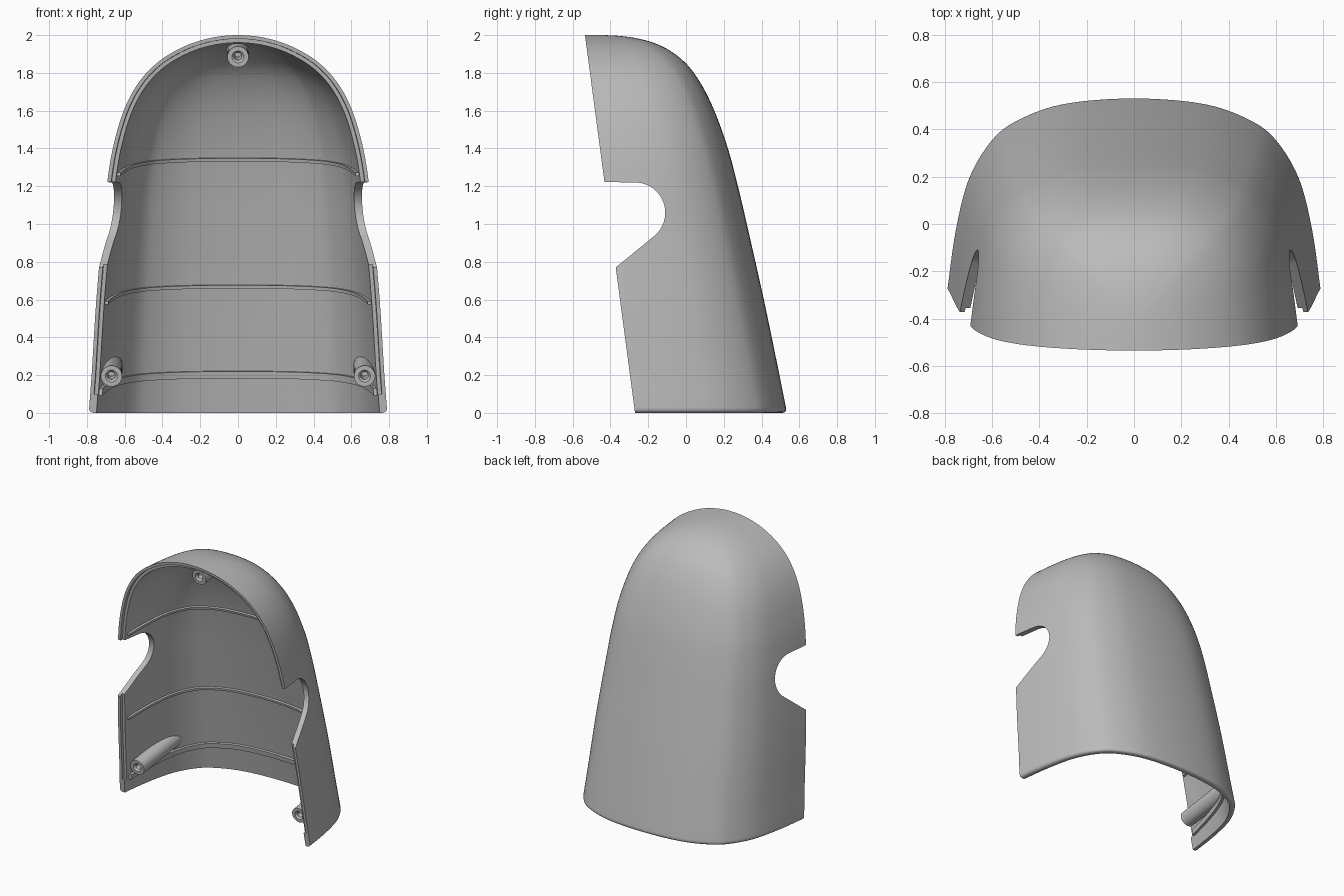
import bpy, bmesh, math
from mathutils import Vector

if "Cube" in bpy.data.objects:
    bpy.data.objects.remove(bpy.data.objects["Cube"])

SLOPE = 0.1325          # lean of the open front
WALL = 0.04             # wall thickness
ROUND = 0.025           # rounding of the bottom edge

grey = bpy.data.materials.new("plain grey")
grey.use_nodes = True
grey.diffuse_color = (0.5, 0.5, 0.5, 1)
grey.node_tree.nodes["Principled BSDF"].inputs["Base Color"].default_value = grey.diffuse_color


def front(z):
    return -0.27 - SLOPE * z


def spline(points, steps):
    """Smooth curve through the points; the first and last only steer it."""
    p = [Vector(q) for q in points]
    out = []
    for a, b, c, d in zip(p, p[1:], p[2:], p[3:]):
        for k in range(steps):
            t = k / steps
            out.append(b + (c - a) * t / 2 + (2 * a - 5 * b + 4 * c - d) * t * t / 2
                       + (3 * b - a - 3 * c + d) * t ** 3 / 2)
    return out + [p[-2]]


# Horizontal section, from the back centre to the front edge (shares of width and depth)
SECTION = spline([(-.38, .97), (0, 1), (.38, .97), (.633, .88), (.77, .77),
                  (.886, .575), (.955, .31), (1, 0), (1.04, -.31)], 5)
# Height, half width and back position going up
UPPER = spline([(0, .79, .535), (.2, .775, .495), (.6, .75, .412), (1, .715, .322),
                (1.2, .695, .275), (1.4, .663, .222), (1.6, .605, .15), (1.75, .525, .075),
                (1.86, .42, -.01), (1.94, .285, -.125), (1.985, .145, -.27),
                (2, 0, -.45), (1.985, -.145, -.63)], 6)


def make(name, bm):
    bmesh.ops.recalc_face_normals(bm, faces=bm.faces)
    mesh = bpy.data.meshes.new(name)
    bm.to_mesh(mesh)
    bm.free()
    mesh.materials.append(grey)
    obj = bpy.data.objects.new(name, mesh)
    bpy.context.collection.objects.link(obj)
    return obj


def core(name, inset, extend, rounded=False):
    """Closed body of the hood, shrunk by inset, reaching past the front and base."""
    low = [Vector((z, .79 - .075 * z, .535 - .2 * z))
           for z in (-extend, 0, .002, .006, .012, .02, .03, .11)]
    rows = low + UPPER
    bm = bmesh.new()
    grid = []
    half = len(SECTION)
    for z, w, b in rows:
        f = front(z)
        side = [(w * s.x, f + (b - f) * s.y) for s in SECTION]
        side.append((w * (1 + .12 * extend), f - extend))
        loop = [(-x, y) for x, y in reversed(side[1:])] + side
        if z > 1.9999:       # the crest is a single line
            line = [bm.verts.new((0, y, z)) for x, y in loop[:half + 1]]
            grid.append(line + line[-2::-1])
        else:
            grid.append([bm.verts.new((x, y, z)) for x, y in loop])
    for r, q in zip(grid, grid[1:]):
        for j in range(2 * half):
            bm.faces.new(dict.fromkeys((r[j], r[j + 1], q[j + 1], q[j])))
    bm.normal_update()
    sign = 1 if grid[10][half].normal.y > 0 else -1
    moves = []
    for v in bm.verts:
        d = inset
        if rounded and v.co.z < ROUND:
            up = ROUND - max(v.co.z, 0)
            d += ROUND - math.sqrt(ROUND ** 2 - up ** 2)
        moves.append((v, v.normal * sign * d))
    for v, m in moves:
        if rounded:
            m.z = 0
        v.co -= m
    for r, q in zip(grid, grid[1:]):      # close the front and base
        bm.faces.new(dict.fromkeys((r[0], r[-1], q[-1], q[0])))
    bm.faces.new(grid[0])
    return make(name, bm)


def prisms(name, outlines):
    """Side outlines (y, z) pulled straight through the whole width."""
    bm = bmesh.new()
    for outline in outlines:
        ends = [[bm.verts.new((x, y, z)) for y, z in outline] for x in (-1.2, 1.2)]
        n = len(outline)
        for e in ends:
            bm.faces.new(e)
        for i in range(n):
            k = (i + 1) % n
            bm.faces.new((ends[0][i], ends[0][k], ends[1][k], ends[1][i]))
    return make(name, bm)


def boolean(obj, cutter, operation):
    mod = obj.modifiers.new("cut", 'BOOLEAN')
    mod.object, mod.operation, mod.solver = cutter, operation, 'EXACT'
    graph = bpy.context.evaluated_depsgraph_get()
    graph.update()
    mesh = bpy.data.meshes.new_from_object(obj.evaluated_get(graph))
    obj.modifiers.clear()
    obj.data = mesh
    bpy.data.objects.remove(cutter)


def finish(obj):
    obj.data.shade_smooth()
    obj.data.set_sharp_from_angle(angle=math.radians(30))


# Hood shell: hollow, open at the front, with a hand notch in each side
shell = core("hood_shell", 0, .15, rounded=True)
boolean(shell, core("hollow", WALL, .3), 'DIFFERENCE')
arc = [(-.27 + .16 * math.cos(a), 1.06 + .16 * math.sin(a))
       for a in (math.radians(-51 + 141 * i / 24) for i in range(25))]
opening = [(1, -.5), (1, 0), (front(0), 0), (front(.77), .77)] + arc + [
    (front(1.22), 1.222), (front(2.3), 2.3), (-1.5, 2.3), (-1.5, -.5)]
boolean(shell, prisms("opening", [opening]), 'DIFFERENCE')

# Stepped lip along the inside of the front rim
lip = core("lip", WALL / 2, .3)
boolean(lip, prisms("lip_strip", [[(-1, .1), (front(.1) + .02, .1),
                                   (front(2.2) + .02, 2.2), (-1, 2.2)]]), 'INTERSECT')
boolean(shell, lip, 'DIFFERENCE')
finish(shell)

# Stiffening ribs, square to the open front
ribs = core("inner_ribs", WALL - .01, .15)
slabs = []
for z, t in ((1.315, .009), (.622, .009), (.143, .019)):
    near = front(z) + .05
    slabs.append([(near, z + SLOPE * near - t), (1, z + SLOPE - t),
                  (1, z + SLOPE + t), (near, z + SLOPE * near + t)])
boolean(ribs, prisms("rib_slabs", slabs), 'INTERSECT')
boolean(ribs, core("rib_hollow", WALL + .018, .3), 'DIFFERENCE')
finish(ribs)


def boss(name, x, z, sides=32):
    """Screw post with a countersunk hole, running back into the wall."""
    axis = Vector((0, 1, SLOPE)).normalized()
    right = Vector((1, 0, 0))
    up = right.cross(axis)
    start = Vector((x, front(z) + .06, z))
    bm = bmesh.new()
    rings = []
    for r, t in ((.02, .15), (.02, .012), (.032, 0), (.056, 0), (.062, .65)):
        rings.append([bm.verts.new(start + axis * t + r * (right * math.cos(a) + up * math.sin(a)))
                      for a in (math.tau * i / sides for i in range(sides))])
    for p, q in zip(rings, rings[1:]):
        for i in range(sides):
            k = (i + 1) % sides
            bm.faces.new((p[i], p[k], q[k], q[i]))
    bm.faces.new(rings[0])
    bm.faces.new(rings[-1])
    post = make(name, bm)
    boolean(post, core("inside", WALL / 2, .3), 'INTERSECT')
    finish(post)


boss("top_screw_post", 0, 1.885)
boss("left_screw_post", .67, .195)
boss("right_screw_post", -.67, .195)
